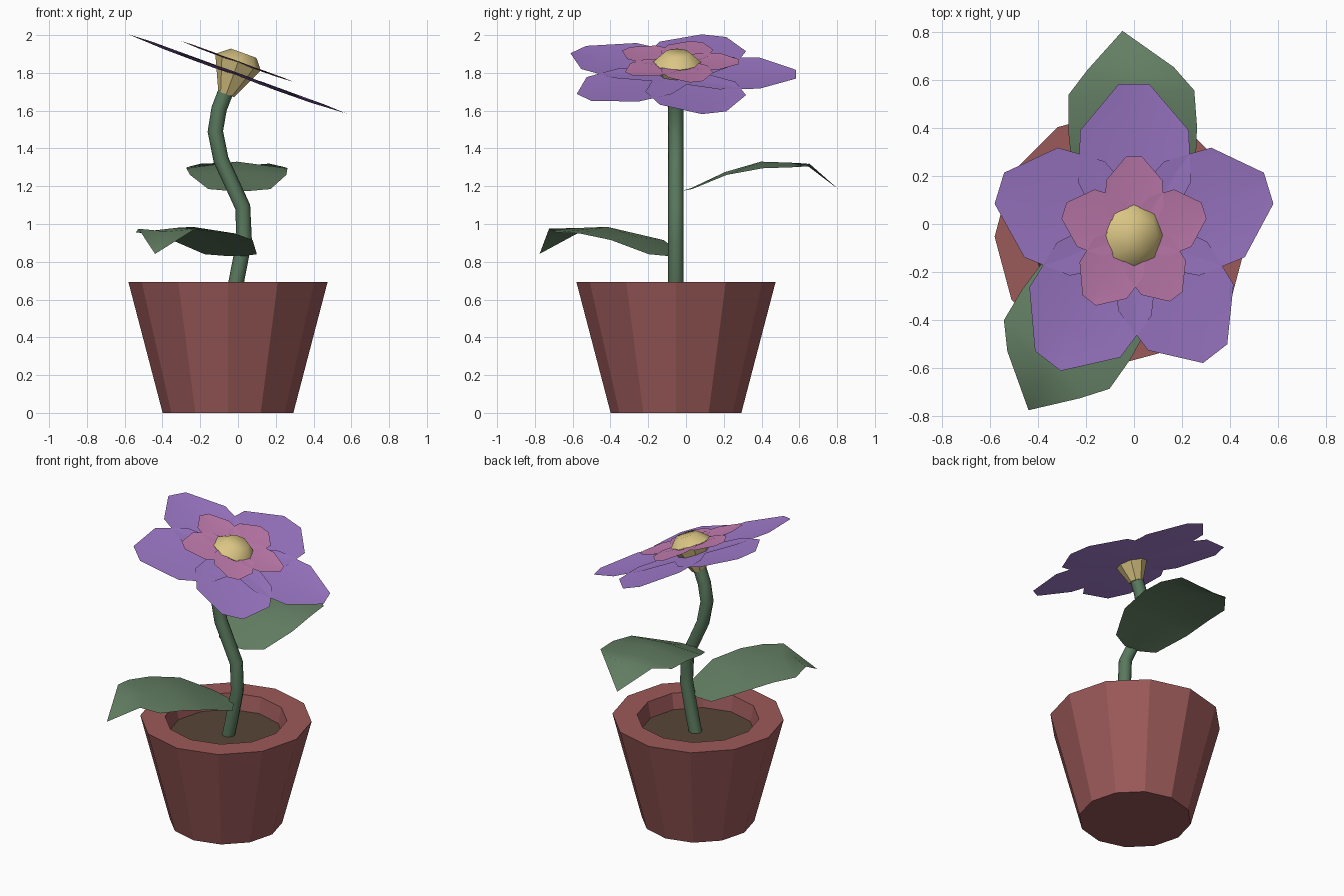
import bpy, bmesh
from math import sin, cos, pi, radians, atan2
from mathutils import Vector, Matrix

if "Cube" in bpy.data.objects:
    bpy.data.objects.remove(bpy.data.objects["Cube"])

CX, CY = -0.053, -0.053


def material(name, rgb):
    m = bpy.data.materials.new(name)
    m.diffuse_color = (*rgb, 1)
    m.use_nodes = True
    m.node_tree.nodes["Principled BSDF"].inputs["Base Color"].default_value = m.diffuse_color
    return m


def finish(name, bm, mat, smooth=None):
    bmesh.ops.recalc_face_normals(bm, faces=bm.faces)
    me = bpy.data.meshes.new(name)
    bm.to_mesh(me)
    bm.free()
    ob = bpy.data.objects.new(name, me)
    bpy.context.collection.objects.link(ob)
    me.materials.append(mat)
    if smooth:
        bpy.context.view_layer.objects.active = ob
        ob.select_set(True)
        bpy.ops.object.shade_smooth_by_angle(angle=radians(smooth))
        ob.select_set(False)
    return ob


def loft(name, rings, sides, mat, caps=(True, True), smooth=None):
    """Rings are (x, y, z, radius, tilt about y)."""
    bm = bmesh.new()
    loops = []
    for x, y, z, r, tilt in rings:
        rot = Matrix.Rotation(tilt, 3, 'Y')
        loops.append([bm.verts.new(Vector((x, y, z)) + rot @ Vector(
            (r * cos(2 * pi * i / sides), r * sin(2 * pi * i / sides), 0)))
            for i in range(sides)])
    for a, b in zip(loops, loops[1:]):
        for i in range(sides):
            j = (i + 1) % sides
            bm.faces.new((a[i], a[j], b[j], b[i]))
    if caps[0]:
        bm.faces.new(loops[0][::-1])
    if caps[1]:
        bm.faces.new(loops[-1])
    return finish(name, bm, mat, smooth)


def blade(bm, rows, tip, place):
    """Sheet of three columns; rows are (along, half width, mid z, edge z)."""
    grid = [[bm.verts.new(place @ Vector((t, s * w, zm if s == 0 else ze)))
             for s in (-1, 0, 1)] for t, w, zm, ze in rows]
    for a, b in zip(grid, grid[1:]):
        for k in (0, 1):
            bm.faces.new((a[k], b[k], b[k + 1], a[k + 1]))
    if tip:
        end = bm.verts.new(place @ Vector(tip))
        for k in (0, 1):
            bm.faces.new((grid[-1][k], end, grid[-1][k + 1]))


terracotta = material("terracotta", (0.33, 0.10, 0.10))
earth = material("earth", (0.10, 0.06, 0.038))
stem_green = material("stem_green", (0.10, 0.19, 0.11))
leaf_green = material("leaf_green", (0.125, 0.21, 0.125))
purple = material("purple", (0.36, 0.20, 0.61))
pink = material("pink", (0.56, 0.21, 0.45))
gold = material("gold", (0.70, 0.56, 0.23))

# Pot with thick rim, and soil
pot = [(0, 0.346), (0.692, 0.527), (0.692, 0.375), (0.57, 0.35)]
loft("pot", [(CX, CY, z, r, 0) for z, r in pot], 12, terracotta, (True, False))
loft("soil", [(CX, CY, 0.585, 0.352, 0), (CX, CY, 0.59, 0.353, 0)], 12, earth)

# Curved stem
path = [(-0.035, 0.58), (-0.01, 0.69), (0.033, 0.91), (0.025, 1.09),
        (-0.09, 1.34), (-0.12, 1.49), (-0.10, 1.61), (-0.065, 1.70)]
rings = []
for i, (x, z) in enumerate(path):
    p, q = path[max(i - 1, 0)], path[min(i + 1, len(path) - 1)]
    rings.append((x, CY, z, 0.041, atan2(q[0] - p[0], q[1] - p[1])))
loft("stem", rings, 8, stem_green, smooth=50)

# Tilted flower heart: funnel below, dome above
T = radians(20)
heart = loft("flower_heart", [(-0.062, CY, 1.687, 0.045, T),
                              (0, CY + 0.005, 1.857, 0.128, T),
                              (0.03, CY + 0.005, 1.904, 0.072, T)], 8, gold)
up = Vector((sin(T), 0, cos(T)))
for f in heart.data.polygons:
    f.use_smooth = f.normal.dot(up) > 0.3

# Two rings of five slightly cupped, overlapping petals
petal = [(0.0, 0.13, -0.008, -0.004), (0.22, 0.25, -0.012, 0.006),
         (0.435, 0.24, -0.01, 0.006), (0.627, 0.068, 0, 0)]
stretch = (1, 1, 1.035, 0.975, 1)
for name, z, scale, mat in (("outer_petals", 1.793, 1, purple),
                            ("inner_petals", 1.859, 0.52, pink)):
    bm = bmesh.new()
    for i, s in enumerate(stretch):
        blade(bm, petal, None,
              Matrix.Translation((0, CY + 0.008, z)) @ Matrix.Rotation(T, 4, 'Y')
              @ Matrix.Rotation(radians(90 + 72 * i), 4, 'Z')
              @ Matrix.Scale(scale * s, 4))
    finish(name, bm, mat, 40)

# Two arching leaves
leaf = [(0.03, 0.05, 0, 0), (0.08, 0.165, 0.015, 0.01), (0.26, 0.255, 0.10, 0.085),
        (0.45, 0.268, 0.155, 0.12), (0.60, 0.262, 0.15, 0.125),
        (0.70, 0.18, 0.13, 0.145)]
for name, x, y, z, angle in (("upper_leaf", 0.01, CY, 1.175, 92),
                             ("lower_leaf", 0.005, -0.04, 0.83, 237)):
    bm = bmesh.new()
    blade(bm, leaf, (0.858, 0.028, 0.012),
          Matrix.Translation((x, y, z)) @ Matrix.Rotation(radians(angle), 4, 'Z'))
    finish(name, bm, leaf_green, 75)
